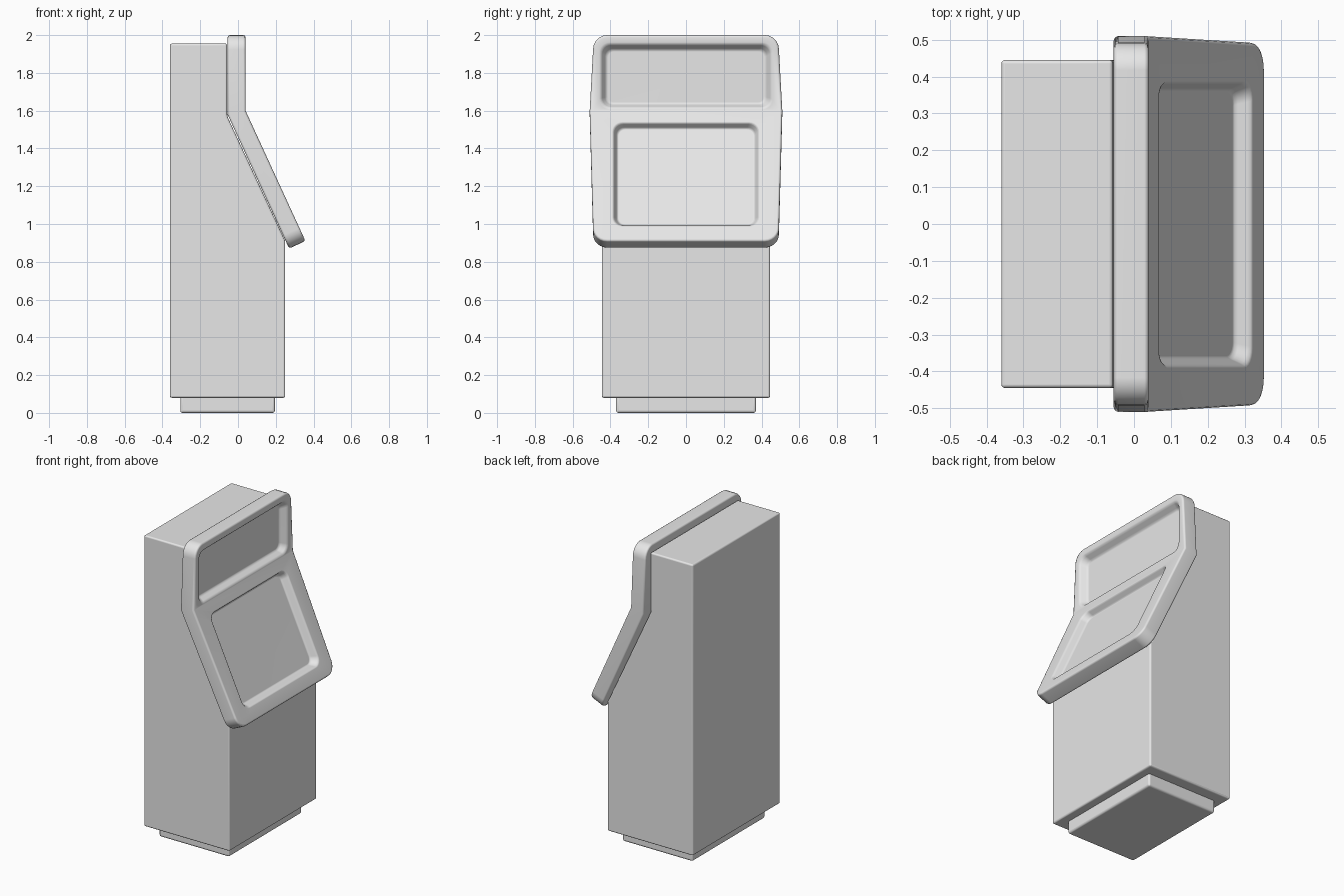
import bpy, bmesh, math
from mathutils import Vector

cube = bpy.data.objects.get("Cube")
if cube:
    bpy.data.objects.remove(cube, do_unlink=True)

grey = bpy.data.materials.new("light_grey")
grey.use_nodes = True
grey.diffuse_color = (0.8, 0.8, 0.8, 1)
grey.node_tree.nodes["Principled BSDF"].inputs["Base Color"].default_value = (0.8, 0.8, 0.8, 1)


def finish(name, bm, bevel=0):
    bmesh.ops.recalc_face_normals(bm, faces=bm.faces)
    mesh = bpy.data.meshes.new(name)
    bm.to_mesh(mesh)
    bm.free()
    mesh.materials.append(grey)
    ob = bpy.data.objects.new(name, mesh)
    bpy.context.collection.objects.link(ob)
    bpy.ops.object.select_all(action='DESELECT')
    ob.select_set(True)
    bpy.context.view_layer.objects.active = ob
    bpy.ops.object.shade_smooth_by_angle(angle=math.radians(50))
    if bevel:
        mod = ob.modifiers.new("soft_edges", 'BEVEL')
        mod.width, mod.segments = bevel, 3
        mod.limit_method, mod.angle_limit = 'ANGLE', math.radians(20)
    mod = ob.modifiers.new("clean_shading", 'WEIGHTED_NORMAL')
    mod.keep_sharp = True
    return ob


def prism(name, profile, half_width, bevel):
    """Side profile (x, z) extruded evenly across y."""
    bm = bmesh.new()
    face = bm.faces.new([bm.verts.new((x, -half_width, z)) for x, z in profile])
    out = bmesh.ops.extrude_face_region(bm, geom=[face])["geom"]
    verts = [g for g in out if isinstance(g, bmesh.types.BMVert)]
    bmesh.ops.translate(bm, verts=verts, vec=(0, 2 * half_width, 0))
    return finish(name, bm, bevel)


# Cabinet and plinth
prism("cabinet", [(-0.36, 0.08), (0.25, 0.08), (0.25, 0.91), (-0.057, 1.57),
                  (-0.057, 1.955), (-0.36, 1.955)], 0.445, 0.01)
prism("plinth", [(-0.305, 0), (0.195, 0), (0.195, 0.09), (-0.305, 0.09)], 0.37, 0.012)

# Bent front panel: two plates that meet at the bend line
THICK = 0.095
EDGE = 0.012
BEND = Vector((0.04, 1.6))
TOP = Vector((0.04, 2.0))
BOTTOM = Vector((0.357, 0.91))
HALF_BEND, HALF_END, CORNER = 0.51, 0.492, 0.075


def outward(end):
    d = (end - BEND).normalized()
    n = Vector((d.y, -d.x))
    return n if n.x > 0 else -n


n_top, n_low = outward(TOP), outward(BOTTOM)
mitre = (n_top + n_low) / (1 + n_top.dot(n_low))


def outline(h0, h1, u0, u1, r0, r1, steps=6):
    """Rounded outline as (y, distance from the bend) points."""
    pts = []
    corners = [(1, h0, u0, r0, -90), (1, h1, u1, r1, 0),
               (-1, h1, u1, r1, 90), (-1, h0, u0, r0, 180)]
    for side, h, u, r, start in corners:
        cy = side * (h - r)
        cu = u + r if u == u0 else u - r
        for i in range(steps + 1):
            a = math.radians(start + 90 * i / steps)
            pts.append((cy + r * math.cos(a), cu + r * math.sin(a)))
    return pts


def add_plate(bm, end, normal, recess):
    length = (end - BEND).length

    def ring(points, depth):
        a, b = BEND - mitre * depth, end - normal * depth
        verts = []
        for y, u in points:
            p = a.lerp(b, u / length)
            verts.append((bm.verts.new((p.x, y, p.y)), abs(u) < 1e-6))
        return verts

    def plate_ring(inset, depth):
        return ring(outline(HALF_BEND - inset, HALF_END - inset, 0,
                            length - inset, 0, CORNER - inset), depth)

    # Back, rounded rim and front edge
    rings = [plate_ring(EDGE, THICK), plate_ring(EDGE * 0.3, THICK - EDGE * 0.3),
             plate_ring(0, THICK - EDGE), plate_ring(0, EDGE),
             plate_ring(EDGE * 0.3, EDGE * 0.3), plate_ring(EDGE, 0)]
    # Recess with a soft lip, sloping wall and soft foot
    half, u0, u1, radius, slope, sink = recess
    for t, d in [(0, 0), (0.2, 0.08), (0.35, 0.25), (0.65, 0.75), (0.8, 0.92), (1, 1)]:
        i = slope * t
        rings.append(ring(outline(half - i, half - i, u0 + i, u1 - i,
                                  radius - i * 0.5, radius - i * 0.5), sink * d))
    for ra, rb in zip(rings, rings[1:]):
        for i in range(len(ra)):
            j = (i + 1) % len(ra)
            quad = [ra[i], ra[j], rb[j], rb[i]]
            if not all(on_bend for v, on_bend in quad):
                bm.faces.new([v for v, on_bend in quad])
    for cap in (rings[0], rings[-1]):
        bm.faces.new([v for v, on_bend in cap])


bm = bmesh.new()
add_plate(bm, TOP, n_top, (0.46, 0.006, 0.362, 0.055, 0.048, 0.045))
add_plate(bm, BOTTOM, n_low, (0.392, 0.064, 0.678, 0.055, 0.036, 0.045))
bmesh.ops.remove_doubles(bm, verts=bm.verts, dist=0.0002)
finish("front_panel", bm)
